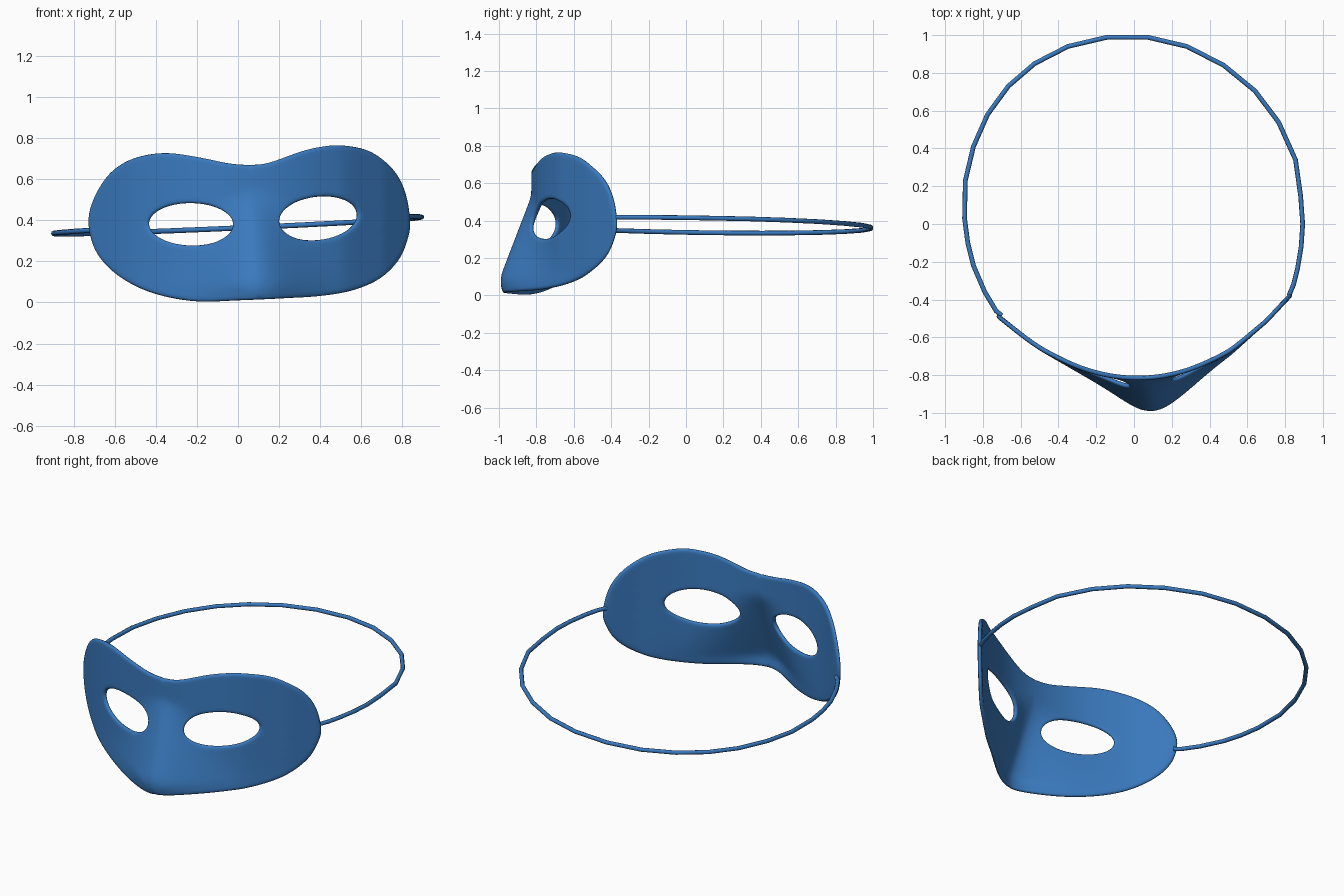
import bpy, bmesh, math
from mathutils import Vector

if "Cube" in bpy.data.objects:
    bpy.data.objects.remove(bpy.data.objects["Cube"])

blue = bpy.data.materials.new("mask blue")
blue.diffuse_color = (0.042, 0.195, 0.52, 1)
blue.use_nodes = True
blue.node_tree.nodes["Principled BSDF"].inputs["Base Color"].default_value = blue.diffuse_color


def spline(p0, p1, p2, p3, t):
    return 0.5 * (2 * p1 + (p2 - p0) * t + (2 * p0 - 5 * p1 + 4 * p2 - p3) * t * t
                  + (3 * p1 - p0 - 3 * p2 + p3) * t ** 3)


# Front outline (x, z): clockwise from the brow notch
right = [(.15, .68), (.3, .733), (.40, .757), (.505, .765), (.64, .737), (.748, .655),
         (.81, .545), (.836, .40), (.825, .31), (.781, .205), (.688, .113), (.552, .056),
         (.397, .03), (.24, .02)]
left = [(0, .009), (-.187, .003), (-.357, .028), (-.503, .08), (-.625, .163), (-.70, .265),
        (-.728, .394), (-.70, .51), (-.625, .628), (-.513, .70), (-.357, .728),
        (-.187, .706), (-.05, .678)]
top, bottom = Vector((.055, .67)), Vector((.105, .013))
ctrl = [top] + [Vector(p) for p in right] + [bottom] + [Vector(p) for p in left]
n, SUB = len(ctrl), 4
outline = [spline(ctrl[i - 1], ctrl[i], ctrl[(i + 1) % n], ctrl[(i + 2) % n], k / SUB)
           for i in range(n) for k in range(SUB)]
split = (len(right) + 1) * SUB
midline = [bottom.lerp(top, k / 16) for k in range(1, 16)]
halves = [(outline[:split + 1] + midline, (.388, .409), .192, .104, math.radians(7)),
          (outline[split:] + [top] + midline[::-1], (-.226, .380), .206, .102, math.radians(-1))]

# Face curve seen from above (x, y)
face = [(-.9, -.31), (-.72, -.488), (-.5, -.655), (-.25, -.772), (0, -.815), (.25, -.783),
        (.5, -.675), (.7, -.515), (.835, -.37), (.95, -.23)]


def depth(x, z):
    i = 1
    while i < len(face) - 3 and x > face[i + 1][0]:
        i += 1
    t = (x - face[i][0]) / (face[i + 1][0] - face[i][0])
    y = spline(*[face[j][1] for j in range(i - 1, i + 3)], t)
    # nose bump, growing and widening toward the bottom
    h = min(max((.53 - z) / .44, 0), 1)
    amp = .172 * h - .25 * max(.07 - z, 0)
    mid = top.x + (bottom.x - top.x) * (top.y - z) / (top.y - bottom.y)
    width = max(.27 - .36 * z, .08)
    return y - amp * math.exp(-(abs(x - mid) / width) ** 1.8)


# Mask shell: rings running from each eye hole out to its half of the outline
bm = bmesh.new()
RINGS = 10
for loop, centre, a, b, rot in halves:
    c = Vector(centre)
    rows = []
    for p in loop:
        d = p - c
        u = d.x * math.cos(rot) + d.y * math.sin(rot)
        v = -d.x * math.sin(rot) + d.y * math.cos(rot)
        ang = math.atan2(v / b, u / a)
        eu, ev = a * math.cos(ang), b * math.sin(ang)
        e = c + Vector((eu * math.cos(rot) - ev * math.sin(rot),
                        eu * math.sin(rot) + ev * math.cos(rot)))
        row = []
        for k in range(RINGS + 1):
            q = e.lerp(p, k / RINGS)
            row.append(bm.verts.new((q.x, depth(q.x, q.y), q.y)))
        rows.append(row)
    for i, r in enumerate(rows):
        s = rows[(i + 1) % len(rows)]
        for k in range(RINGS):
            bm.faces.new((r[k], r[k + 1], s[k + 1], s[k]))
bmesh.ops.remove_doubles(bm, verts=bm.verts, dist=1e-4)
bmesh.ops.recalc_face_normals(bm, faces=bm.faces)
me = bpy.data.meshes.new("mask")
bm.to_mesh(me)
bm.free()
me.materials.append(blue)
me.shade_smooth()
mask = bpy.data.objects.new("mask", me)
bpy.context.collection.objects.link(mask)
sol = mask.modifiers.new("thickness", 'SOLIDIFY')
sol.thickness, sol.offset = .024, 0
sub = mask.modifiers.new("round edges", 'SUBSURF')
sub.levels = sub.render_levels = 1

# Elastic strap: a segmented cord round the head, tilted a little
path = [(-.70, -.485), (-.73, -.46), (-.79, -.36), (-.85, -.22), (-.88, -.1), (-.897, .03),
        (-.893, .23), (-.85, .41), (-.775, .58), (-.665, .73), (-.525, .85), (-.35, .94),
        (-.145, .988), (.075, .988), (.28, .94), (.475, .84), (.64, .705), (.765, .54),
        (.855, .34), (.882, .15), (.893, 0), (.885, -.12), (.865, -.24), (.845, -.32),
        (.82, -.38)]
cu = bpy.data.curves.new("strap", 'CURVE')
cu.dimensions = '3D'
cu.bevel_depth, cu.bevel_resolution, cu.use_fill_caps = .0125, 2, True
sp = cu.splines.new('POLY')
sp.points.add(len(path) - 1)
for pt, (x, y) in zip(sp.points, path):
    pt.co = (x, y, .376 + .044 * x - .014 * y, 1)
cu.materials.append(blue)
strap = bpy.data.objects.new("strap", cu)
bpy.context.collection.objects.link(strap)
